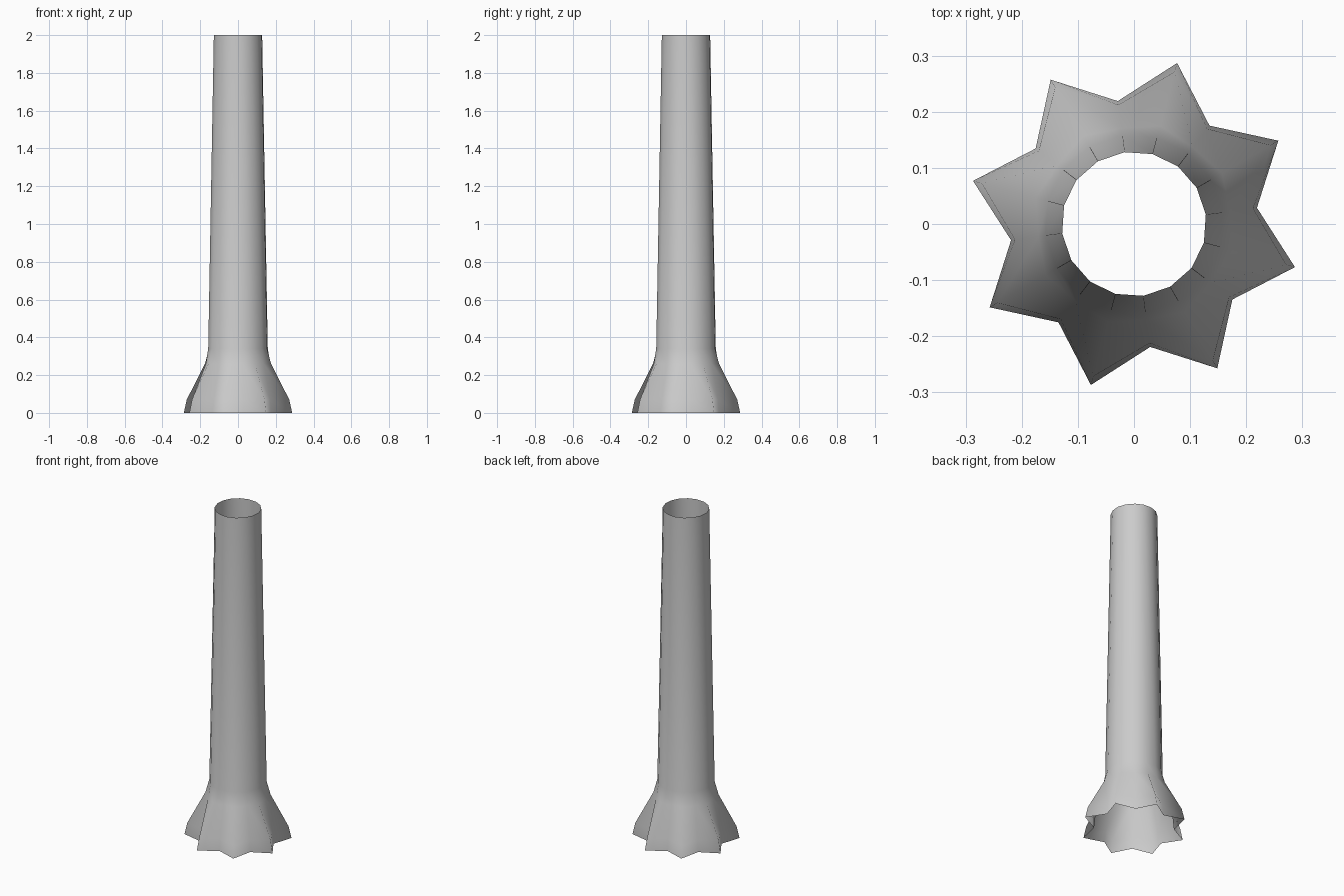
import bpy, bmesh
from math import cos, sin, radians

if "Cube" in bpy.data.objects:
    bpy.data.objects.remove(bpy.data.objects["Cube"])

# Trunk profile: height, radius at the root ridges, radius in the valleys between
PROFILE = [
    (0.00, 0.297, 0.221),
    (0.07, 0.281, 0.214),
    (0.26, 0.181, 0.172),
    (0.34, 0.159, 0.159),
    (2.00, 0.129, 0.129),
]
SIDES = 16

bm = bmesh.new()

# Rings: ridges and valleys alternate around the trunk
rings = []
for z, ridge, valley in PROFILE:
    ring = []
    for j in range(SIDES):
        a = radians(7.5 + 360 / SIDES * j)
        r = ridge if j % 2 else valley
        ring.append(bm.verts.new((r * cos(a), r * sin(a), z)))
    rings.append(ring)

# Open shell, each panel split along the same diagonal
for low, up in zip(rings, rings[1:]):
    for j in range(SIDES):
        k = (j + 1) % SIDES
        bm.faces.new((low[j], low[k], up[j])).smooth = True
        bm.faces.new((low[k], up[k], up[j])).smooth = True

mesh = bpy.data.meshes.new("trunk")
bm.to_mesh(mesh)
bm.free()
trunk = bpy.data.objects.new("trunk", mesh)
bpy.context.collection.objects.link(trunk)
